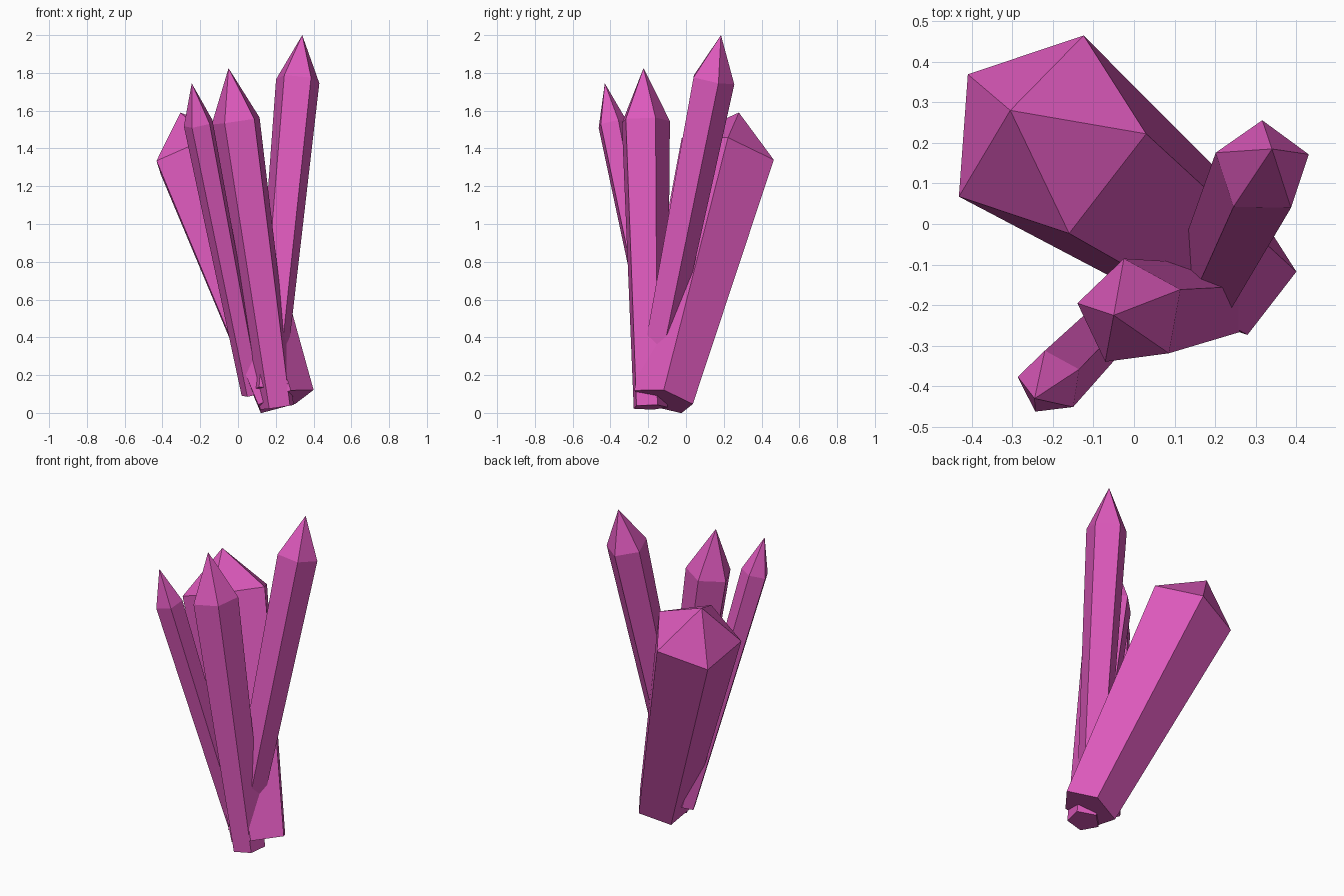
import bpy, bmesh, math
from mathutils import Vector, Matrix

if "Cube" in bpy.data.objects:
    bpy.data.objects.remove(bpy.data.objects["Cube"])

mat = bpy.data.materials.new("pink_crystal")
mat.diffuse_color = (0.72, 0.10, 0.50, 1)
mat.use_nodes = True
mat.node_tree.nodes["Principled BSDF"].inputs["Base Color"].default_value = mat.diffuse_color


def crystal(name, base, shoulder, apex, radius, taper, first):
    """Five-sided shaft widening from base to shoulder, with a pointed tip.
    first = horizontal direction of the first shoulder corner."""
    base, shoulder, apex = Vector(base), Vector(shoulder), Vector(apex)
    axis = (shoulder - base).normalized()
    lift = -(first[0] * axis.x + first[1] * axis.y) / axis.z
    spoke = Vector((first[0], first[1], lift)).normalized()
    spokes = [Matrix.Rotation(math.tau * i / 5, 3, axis) @ spoke for i in range(5)]

    bm = bmesh.new()
    low = [bm.verts.new(base + s * radius * taper) for s in spokes]
    high = [bm.verts.new(shoulder + s * radius) for s in spokes]
    tip = bm.verts.new(apex)
    bm.faces.new(low[::-1])
    for i in range(5):
        j = (i + 1) % 5
        bm.faces.new((low[i], low[j], high[j], high[i]))
        bm.faces.new((high[i], high[j], tip))
    mesh = bpy.data.meshes.new(name)
    bm.to_mesh(mesh)
    bm.free()
    mesh.materials.append(mat)
    bpy.context.collection.objects.link(bpy.data.objects.new(name, mesh))


# Thick crystal leaning back left
crystal("thick_crystal", (0.242, -0.119, 0.066), (-0.219, 0.22, 1.37),
        (-0.305, 0.28, 1.59), 0.264, 0.635, (0.095, 0.245))
# Tallest crystal leaning back right
crystal("tall_crystal", (0.161, -0.19, 0.12), (0.316, 0.137, 1.763),
        (0.34, 0.185, 2.0), 0.121, 0.70, (0, 1))
# Middle crystal at the front
crystal("middle_crystal", (0.21, -0.193, 0.03), (-0.007, -0.22, 1.545),
        (-0.05, -0.225, 1.825), 0.136, 0.70, (-0.018, 0.135))
# Thin crystal leaning front left
crystal("thin_crystal", (0.075, -0.11, 0.10), (-0.207, -0.392, 1.53),
        (-0.245, -0.43, 1.745), 0.082, 0.70, (-0.013, 0.082))
